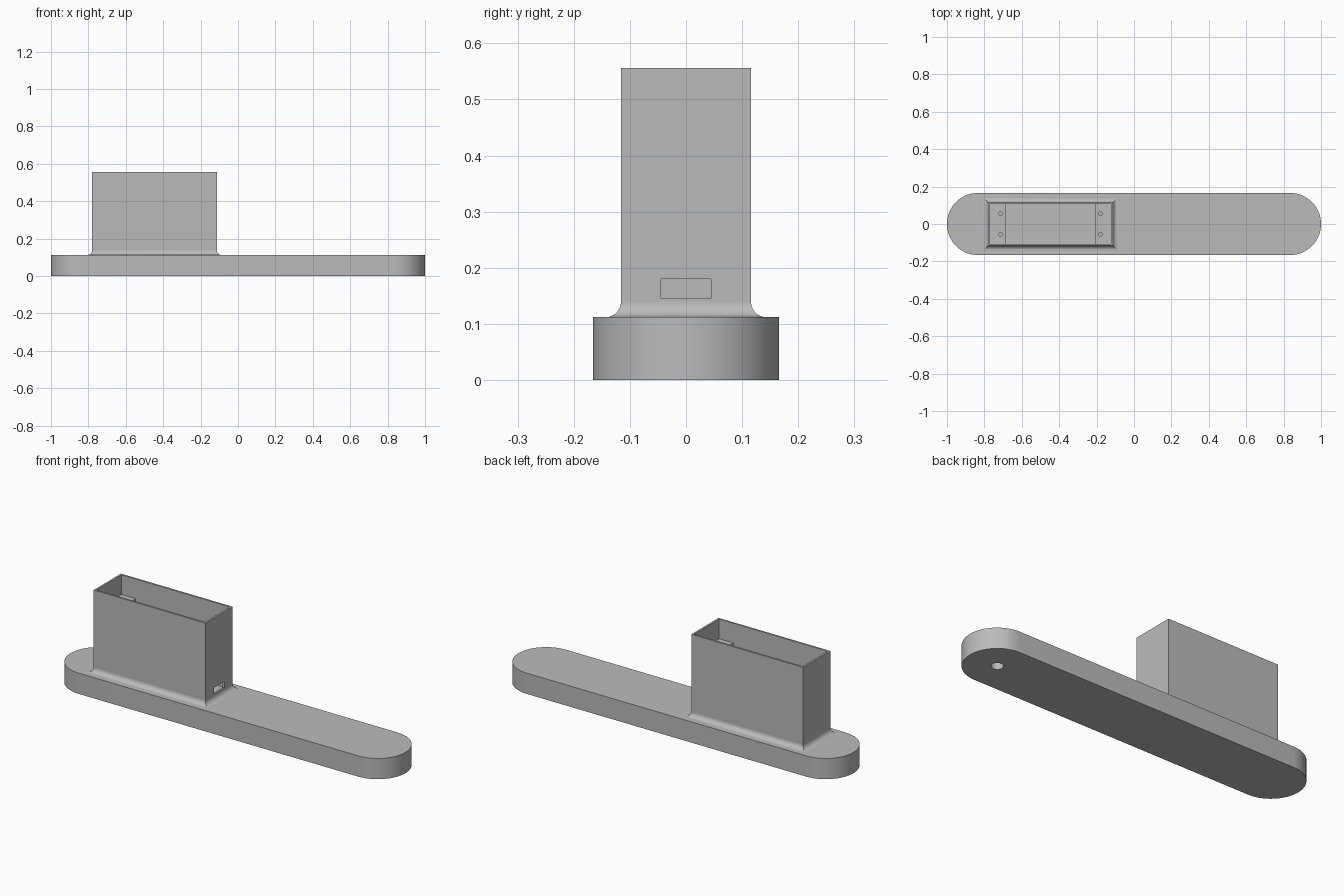
import bpy, bmesh, math

if "Cube" in bpy.data.objects:
    bpy.data.objects.remove(bpy.data.objects["Cube"])

grey = bpy.data.materials.new("plain_grey")
grey.use_nodes = True
grey.diffuse_color = (0.5, 0.5, 0.5, 1)
grey.node_tree.nodes["Principled BSDF"].inputs["Base Color"].default_value = (0.5, 0.5, 0.5, 1)

BASE_R, BASE_H = 0.166, 0.112      # rounded base bar
X0, X1, HALF_Y = -0.78, -0.113, 0.116   # housing footprint
TOP, WALL, FILLET = 0.556, 0.01, 0.027
MID = (X0 + X1) / 2
LEDGE_W, LEDGE_TOP, LEDGE_T = 0.085, 0.45, 0.06


def finish(name, bm):
    """Turn a bmesh into a named grey object."""
    bmesh.ops.recalc_face_normals(bm, faces=bm.faces[:])
    mesh = bpy.data.meshes.new(name)
    bm.to_mesh(mesh)
    bm.free()
    obj = bpy.data.objects.new(name, mesh)
    bpy.context.collection.objects.link(obj)
    mesh.materials.append(grey)
    return obj


def prism(name, points, z0, z1):
    """Extrude a closed outline between two heights."""
    bm = bmesh.new()
    face = bm.faces.new([bm.verts.new((x, y, z0)) for x, y in points])
    ext = bmesh.ops.extrude_face_region(bm, geom=[face])
    moved = [v for v in ext["geom"] if isinstance(v, bmesh.types.BMVert)]
    bmesh.ops.translate(bm, verts=moved, vec=(0, 0, z1 - z0))
    return finish(name, bm)


def box(name, x0, x1, y0, y1, z0, z1):
    return prism(name, [(x0, y0), (x1, y0), (x1, y1), (x0, y1)], z0, z1)


def arc(cx, cy, r, start, end, n):
    angles = [math.radians(start + (end - start) * i / n) for i in range(n + 1)]
    return [(cx + r * math.cos(a), cy + r * math.sin(a)) for a in angles]


def rod(name, x, y, r, z0, z1):
    return prism(name, arc(x, y, r, 0, 360, 32)[:-1], z0, z1)


def select(obj):
    bpy.ops.object.select_all(action="DESELECT")
    obj.select_set(True)
    bpy.context.view_layer.objects.active = obj


def cut(obj, cutter):
    """Subtract the cutter and discard it."""
    cutter.hide_render = True
    mod = obj.modifiers.new("cut", "BOOLEAN")
    mod.operation, mod.solver, mod.object = "DIFFERENCE", "EXACT", cutter
    select(obj)
    bpy.ops.object.modifier_apply(modifier=mod.name)
    bpy.data.objects.remove(cutter)


def smooth(obj):
    select(obj)
    bpy.ops.object.shade_smooth_by_angle(angle=math.radians(30))


# Base bar with round ends and a blind hole underneath
end = 1 - BASE_R
base = prism("base_bar", arc(end, 0, BASE_R, -90, 90, 32) + arc(-end, 0, BASE_R, 90, 270, 32), 0, BASE_H)
cut(base, rod("hole_cutter", end, 0, 0.03, -0.05, 0.09))
smooth(base)

# Open-topped housing with a cable port in one end wall
housing = box("housing_walls", X0, X1, -HALF_Y, HALF_Y, BASE_H - 0.01, TOP)
cut(housing, box("cavity_cutter", X0 + WALL, X1 - WALL, WALL - HALF_Y, HALF_Y - WALL, 0, 1))
cut(housing, box("port_cutter", X1 - 0.05, X1 + 0.05, -0.045, 0.045, 0.145, 0.18))

# Mitred concave fillet where the housing meets the base
bm = bmesh.new()
rings = []
STEPS = 10
for i in range(STEPS + 1):
    a = math.radians(90 * i / STEPS)
    d, z = FILLET * (1 - math.sin(a)), BASE_H + FILLET * (1 - math.cos(a))
    rings.append([bm.verts.new((x, y, z)) for x, y in (
        (X0 - d, -HALF_Y - d), (X1 + d, -HALF_Y - d), (X1 + d, HALF_Y + d), (X0 - d, HALF_Y + d))])
for low, high in zip(rings, rings[1:]):
    for k in range(4):
        n = (k + 1) % 4
        bm.faces.new((low[k], low[n], high[n], high[k]))
smooth(finish("housing_fillet", bm))

# Screw ledges inside both ends, each with two holes
for name, side in (("right_ledge", -1), ("left_ledge", 1)):
    outer = MID + side * ((X1 - X0) / 2 - WALL)
    inner = outer - side * LEDGE_W
    ledge = box(name, min(outer, inner), max(outer, inner),
                WALL - HALF_Y, HALF_Y - WALL, LEDGE_TOP - LEDGE_T, LEDGE_TOP)
    for y in (-0.056, 0.056):
        cut(ledge, rod("screw_cutter", MID + side * 0.267, y, 0.01, LEDGE_TOP - 0.045, LEDGE_TOP + 0.02))
    smooth(ledge)
